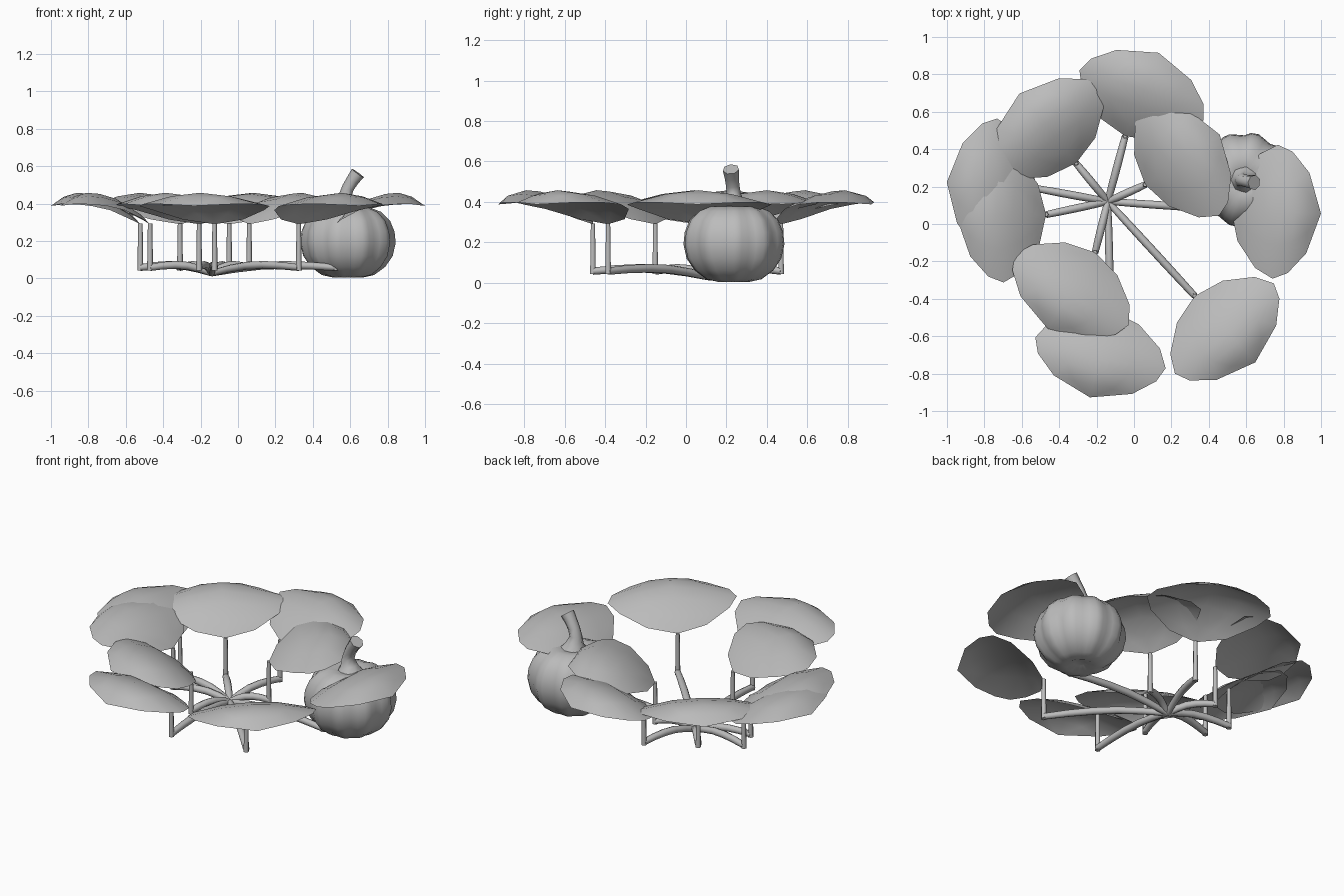
import bpy, bmesh, math
from mathutils import Vector

if "Cube" in bpy.data.objects:
    bpy.data.objects.remove(bpy.data.objects["Cube"])

grey = bpy.data.materials.new("plain_grey")
grey.diffuse_color = (0.5, 0.5, 0.5, 1)
grey.use_nodes = True
grey.node_tree.nodes["Principled BSDF"].inputs["Base Color"].default_value = grey.diffuse_color


def finish(bm, name, angle=60):
    bmesh.ops.recalc_face_normals(bm, faces=bm.faces)
    me = bpy.data.meshes.new(name)
    bm.to_mesh(me)
    bm.free()
    me.materials.append(grey)
    ob = bpy.data.objects.new(name, me)
    bpy.context.collection.objects.link(ob)
    bpy.ops.object.select_all(action='DESELECT')
    ob.select_set(True)
    bpy.context.view_layer.objects.active = ob
    bpy.ops.object.shade_smooth_by_angle(angle=math.radians(angle))
    return ob


def skin(bm, rings):
    # join rings of vertices with quads and cap both ends
    for a, b in zip(rings, rings[1:]):
        n = len(a)
        for i in range(n):
            bm.faces.new((a[i], a[(i + 1) % n], b[(i + 1) % n], b[i]))
    bm.faces.new(rings[0][::-1])
    bm.faces.new(rings[-1])


def tube(name, pts, radii, sides=8):
    bm = bmesh.new()
    pts = [Vector(p) for p in pts]
    rings = []
    for i, p in enumerate(pts):
        d = (pts[min(i + 1, len(pts) - 1)] - pts[max(i - 1, 0)]).normalized()
        ref = Vector((0, 1, 0)) if abs(d.z) > 0.6 else Vector((0, 0, 1))
        s = d.cross(ref).normalized()
        t = d.cross(s)
        rings.append([bm.verts.new(p + radii[i] * (math.cos(a) * s + math.sin(a) * t))
                      for a in (2 * math.pi * k / sides for k in range(sides))])
    skin(bm, rings)
    return finish(bm, name)


# Leaf template: (distance, height) on the midrib, (distance, half width, height) on the rim
MID = [(0, 0.29), (0.07, 0.35), (0.18, 0.425), (0.27, 0.452),
       (0.34, 0.458), (0.41, 0.437), (0.48, 0.388)]
RIM = [(0.04, 0.165, 0.315), (0.14, 0.305, 0.365), (0.235, 0.358, 0.387),
       (0.315, 0.325, 0.396), (0.41, 0.215, 0.398)]


def leaf(name, x, y, dx, dy):
    d = Vector((dx, dy)).normalized()
    bm = bmesh.new()

    def vert(u, v, z):
        return bm.verts.new((x + d.x * u - d.y * v, y + d.y * u + d.x * v, z))

    mid = [vert(u, 0, z) for u, z in MID]
    for side in (1, -1):
        rim, half = [], []
        for (u, v, z), (mu, mz) in zip(RIM, MID[1:-1]):
            rim.append(vert(u, side * v, z))
            half.append(vert((u + mu) / 2, side * v / 2, (z + mz) / 2 + 0.012))
        for i in range(4):
            bm.faces.new((mid[i + 1], mid[i + 2], half[i + 1], half[i]))
            bm.faces.new((half[i], half[i + 1], rim[i + 1], rim[i]))
        for end, m, k in ((mid[0], mid[1], 0), (mid[-1], mid[-2], 4)):
            bm.faces.new((end, m, half[k]))
            bm.faces.new((end, half[k], rim[k]))
    ob = finish(bm, name)
    # upper side faces up
    if sum(p.normal.z for p in ob.data.polygons) < 0:
        ob.data.flip_normals()


# Vines, leaf stalks and leaves: name, stalk x and y, leaf direction
HUB = Vector((-0.14, 0.12, 0.028))
PLANTS = [
    ("front_right", 0.325, -0.385, 0.674, -0.739),
    ("front", -0.125, -0.46, -0.23, -0.97),
    ("front_left", -0.208, -0.152, -0.53, -0.85),
    ("left", -0.47, 0.05, -1, -0.02),
    ("back_left_side", -0.522, 0.19, -1, 0.07),
    ("back_left", -0.31, 0.325, -0.63, 0.775),
    ("back", -0.047, 0.47, 0.373, 0.928),
    ("back_right", 0.06, 0.21, 0.83, 0.56),
    ("right", 0.52, 0.075, 1, -0.04),
]
VINE_Z = [0.028, 0.052, 0.068, 0.072, 0.068, 0.058]
for name, x, y, dx, dy in PLANTS:
    end = Vector((x, y, 0))
    path = []
    for i, z in enumerate(VINE_Z):
        p = HUB.lerp(end, i / 5)
        path.append((p.x, p.y, z))
    tube(name + "_vine", path, [0.017, 0.02, 0.021, 0.021, 0.02, 0.018])
    tube(name + "_stalk", [(x, y, 0.043), (x, y, 0.17), (x, y, 0.293)],
         [0.016, 0.014, 0.012], 6)
    leaf(name + "_leaf", x, y, dx, dy)

# Ribbed pumpkin with ten lobes: (radius, height) profile
CX, CY, LOBES = 0.588, 0.237, 10
PROFILE = [(0.03, 0.025), (0.08, 0.005), (0.14, 0.018), (0.2, 0.062), (0.24, 0.12),
           (0.256, 0.19), (0.25, 0.25), (0.225, 0.31), (0.18, 0.355),
           (0.12, 0.378), (0.07, 0.375), (0.03, 0.36)]
bm = bmesh.new()
rings = []
for r, z in PROFILE:
    ring = []
    for k in range(LOBES * 4):
        a = 2 * math.pi * k / (LOBES * 4)
        rr = r * (1 - 0.1 * (1 - abs(math.cos(LOBES * (a - math.radians(3)) / 2))))
        ring.append(bm.verts.new((CX + rr * math.cos(a), CY + rr * math.sin(a), z)))
    rings.append(ring)
skin(bm, rings)
finish(bm, "pumpkin")

# Bent pumpkin stem
tube("pumpkin_stem",
     [(0.585, 0.237, 0.355), (0.58, 0.237, 0.40), (0.575, 0.235, 0.445),
      (0.59, 0.231, 0.485), (0.615, 0.226, 0.525), (0.642, 0.222, 0.562)],
     [0.085, 0.05, 0.036, 0.034, 0.036, 0.041], 7)
